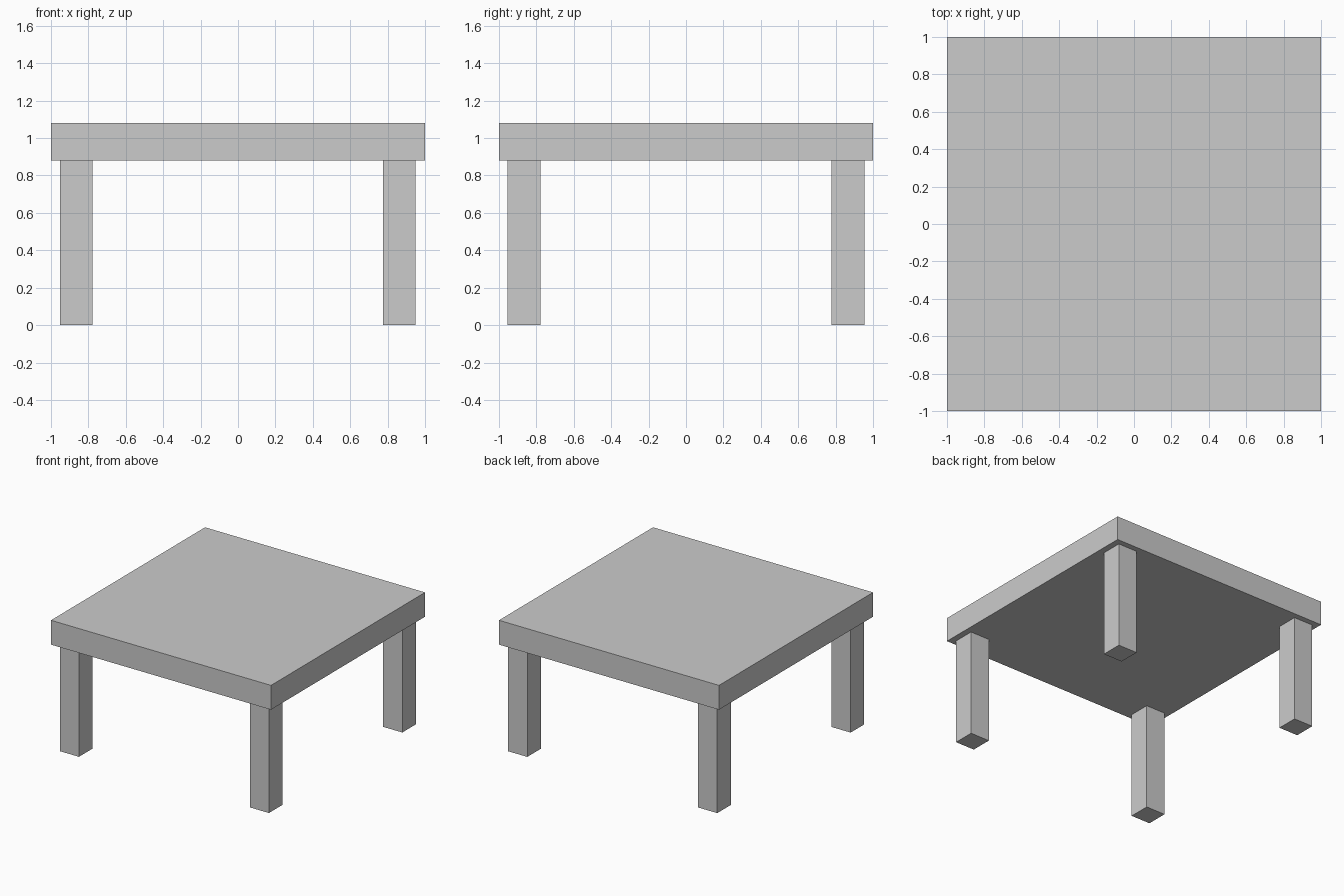
import bpy

if "Cube" in bpy.data.objects:
    bpy.data.objects.remove(bpy.data.objects["Cube"])

TOP_Z = 1.08
UNDER_Z = 0.88


def box(name, x0, x1, y0, y1, z0, z1):
    bpy.ops.mesh.primitive_cube_add(
        size=1, location=((x0 + x1) / 2, (y0 + y1) / 2, (z0 + z1) / 2))
    ob = bpy.context.object
    ob.name = name
    ob.scale = (x1 - x0, y1 - y0, z1 - z0)
    bpy.ops.object.transform_apply(location=False, rotation=False, scale=True)
    return ob


# Square slab top
box("tabletop", -1, 1, -1, 1, UNDER_Z, TOP_Z)

# Four square legs set in from the corners
for x_name, x0, x1 in (("left", -0.952, -0.778), ("right", 0.775, 0.949)):
    for y_name, y0, y1 in (("front", -0.954, -0.778), ("back", 0.778, 0.954)):
        box(f"{y_name}_{x_name}_leg", x0, x1, y0, y1, 0, UNDER_Z)
